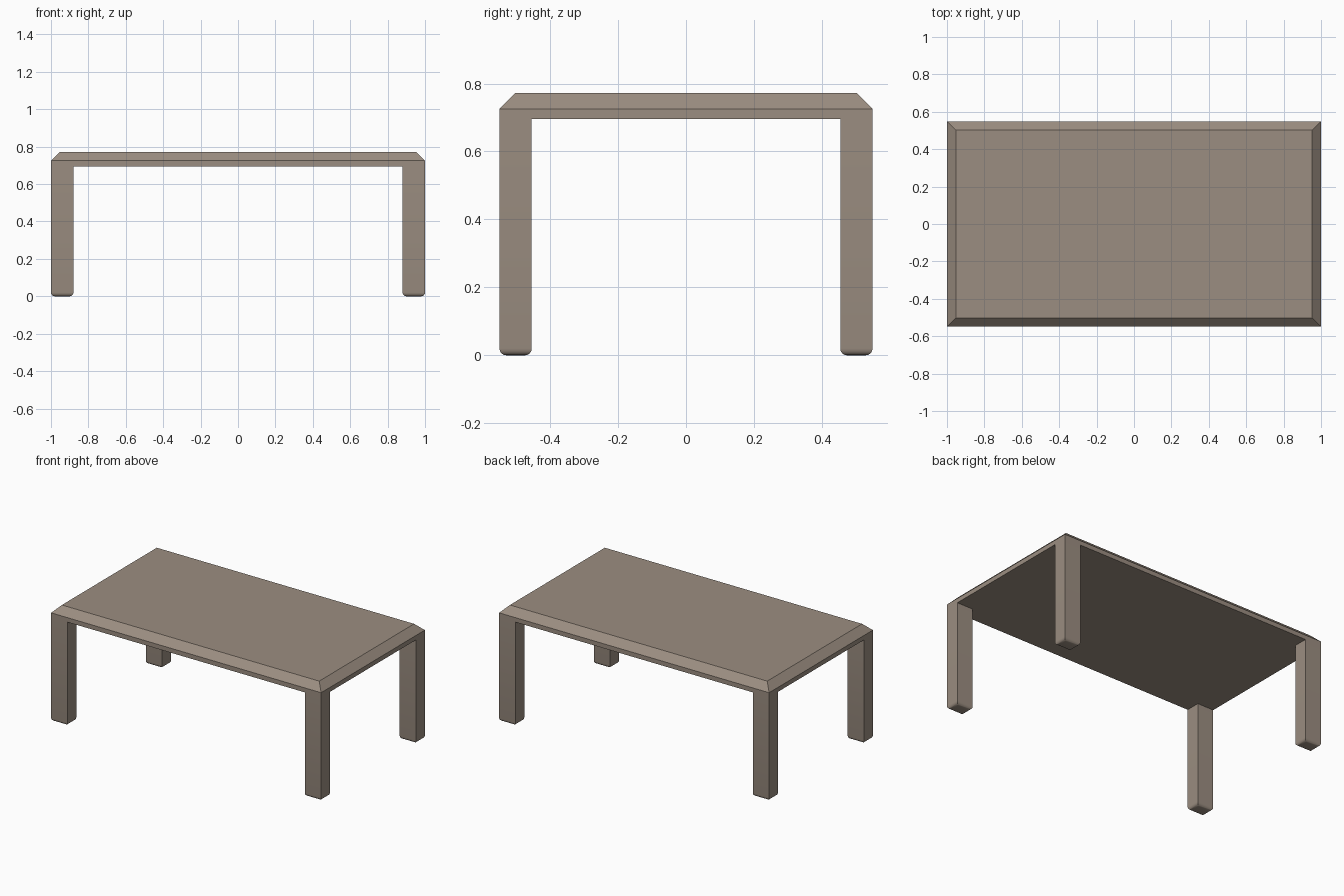
import bpy, bmesh

if "Cube" in bpy.data.objects:
    bpy.data.objects.remove(bpy.data.objects["Cube"])

HX, HY = 1.0, 0.549          # half length and half depth
Z_UNDER, Z_TOP = 0.695, 0.772
LEG_X, LEG_Y = 0.12, 0.095

wood = bpy.data.materials.new("taupe_wood")
wood.diffuse_color = (0.33, 0.27, 0.22, 1)
wood.use_nodes = True
wood.node_tree.nodes["Principled BSDF"].inputs["Base Color"].default_value = wood.diffuse_color


def box(name, lo, hi, bevel_z, width, segments):
    """Box from lo to hi with the edge loop at height bevel_z bevelled."""
    bm = bmesh.new()
    bmesh.ops.create_cube(bm, size=1)
    for v in bm.verts:
        v.co = [lo[i] if v.co[i] < 0 else hi[i] for i in range(3)]
    rim = [e for e in bm.edges if all(abs(v.co.z - bevel_z) < 1e-4 for v in e.verts)]
    bmesh.ops.bevel(bm, geom=rim, offset=width, segments=segments,
                    profile=0.5, affect='EDGES')
    mesh = bpy.data.meshes.new(name)
    bm.to_mesh(mesh)
    bm.free()
    mesh.materials.append(wood)
    obj = bpy.data.objects.new(name, mesh)
    bpy.context.collection.objects.link(obj)
    return obj


# Tabletop slab with chamfered upper rim
box("tabletop", (-HX, -HY, Z_UNDER), (HX, HY, Z_TOP), Z_TOP, 0.047, 1)

# Four corner legs, flush with the slab, rounded at the foot
for side, sx in (("left", -1), ("right", 1)):
    for end, sy in (("front", -1), ("back", 1)):
        xs = sorted((sx * HX, sx * (HX - LEG_X)))
        ys = sorted((sy * HY, sy * (HY - LEG_Y)))
        leg = box(f"{end}_{side}_leg", (xs[0], ys[0], 0), (xs[1], ys[1], Z_UNDER), 0, 0.02, 4)
        bpy.context.view_layer.objects.active = leg
        bpy.ops.object.select_all(action='DESELECT')
        leg.select_set(True)
        bpy.ops.object.shade_smooth_by_angle()
